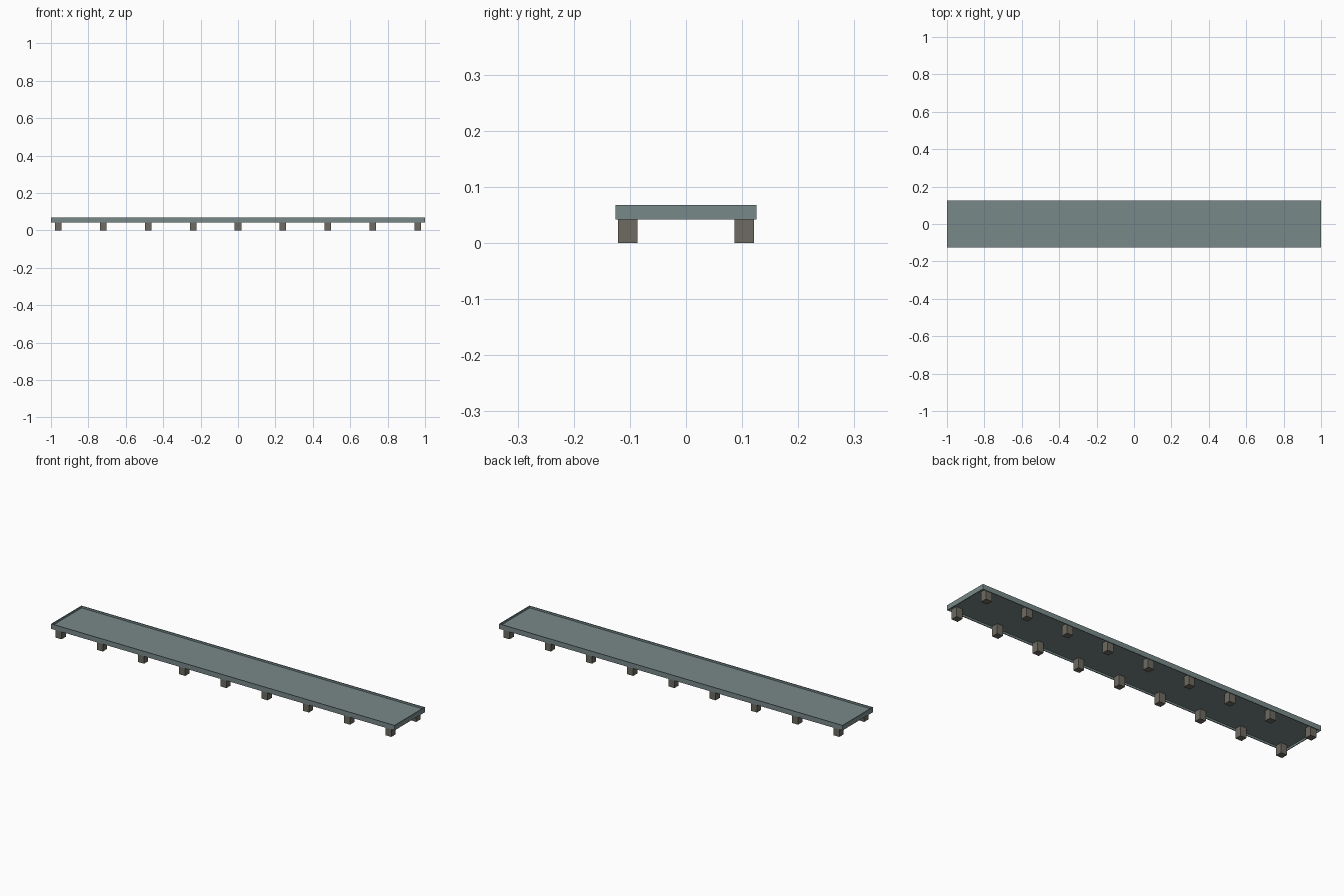
import bpy

if "Cube" in bpy.data.objects:
    bpy.data.objects.remove(bpy.data.objects["Cube"])

def material(name, rgb):
    m = bpy.data.materials.new(name)
    m.diffuse_color = (*rgb, 1)
    m.use_nodes = True
    m.node_tree.nodes["Principled BSDF"].inputs["Base Color"].default_value = m.diffuse_color
    return m

steel = material("grey green", (0.19, 0.25, 0.25))
stone = material("warm grey", (0.155, 0.145, 0.12))

def box(name, lo, hi, mat):
    x0, y0, z0 = lo
    x1, y1, z1 = hi
    verts = [(x, y, z) for x in (x0, x1) for y in (y0, y1) for z in (z0, z1)]
    faces = [(0, 1, 3, 2), (4, 6, 7, 5), (0, 4, 5, 1), (2, 3, 7, 6), (0, 2, 6, 4), (1, 5, 7, 3)]
    me = bpy.data.meshes.new(name)
    me.from_pydata(verts, [], faces)
    me.materials.append(mat)
    ob = bpy.data.objects.new(name, me)
    bpy.context.collection.objects.link(ob)
    return ob

L, W = 1.0, 0.126        # half length and half width
BOT, TOP = 0.042, 0.068  # deck height range
T = 0.004                # rim thickness

# recessed deck panel
box("deck_panel", (-L + T, -W + T, 0.052), (L - T, W - T, 0.058), steel)

# thin rim around the panel
for s, side in ((-1, "front"), (1, "back")):
    y = sorted((s * W, s * (W - T)))
    box(f"{side}_rim", (-L, y[0], BOT), (L, y[1], TOP), steel)
for s, side in ((-1, "left"), (1, "right")):
    x = sorted((s * L, s * (L - T)))
    box(f"{side}_rim", (x[0], -W + T, BOT), (x[1], W - T, TOP), steel)

# two rows of nine short feet
H = 0.0175
for s, side in ((-1, "front"), (1, "back")):
    for i in range(9):
        x, y = (i - 4) * 0.24, s * 0.1035
        box(f"{side}_foot_{i + 1}", (x - H, y - H, 0), (x + H, y + H, 0.052), stone)
